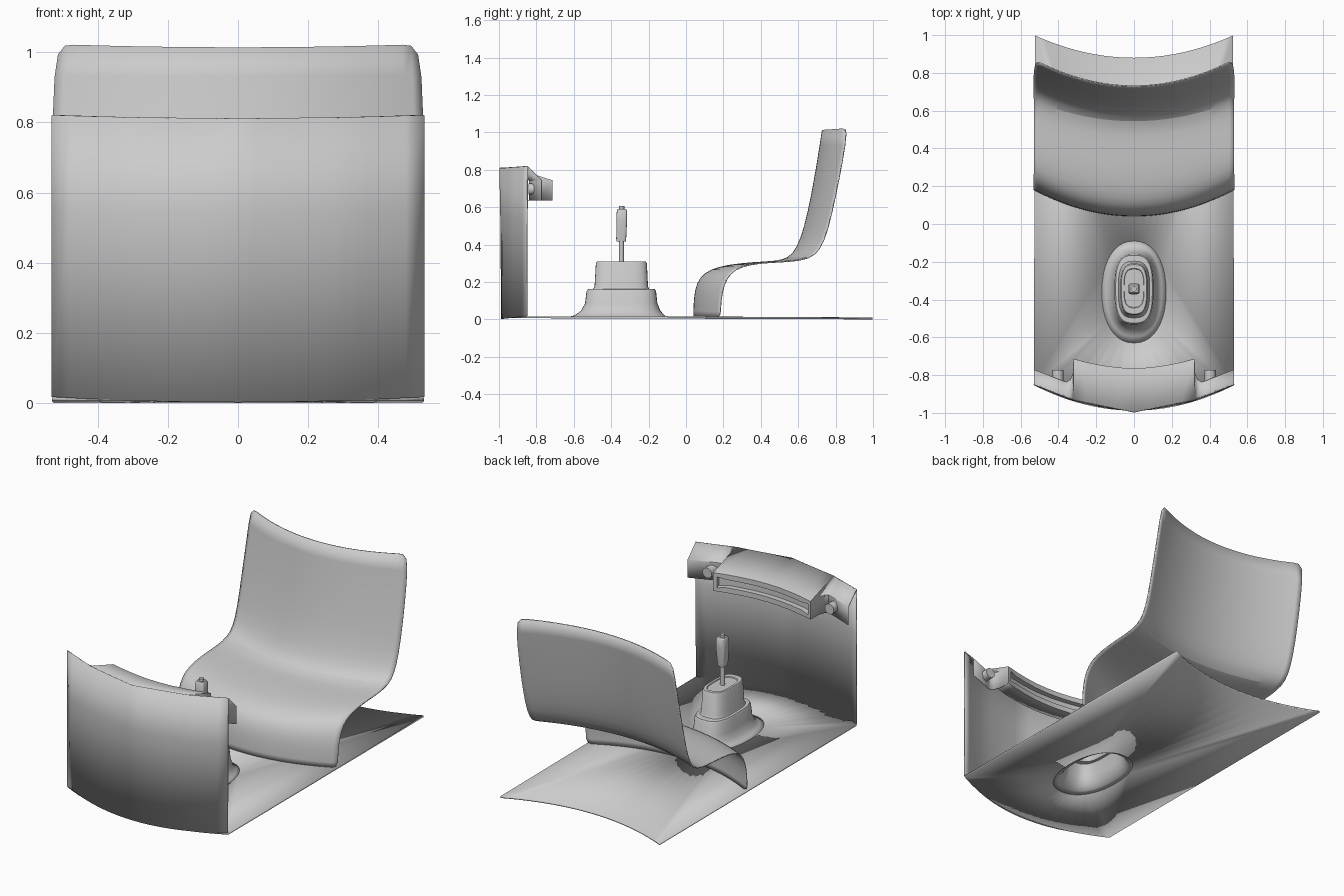
import bpy, bmesh, math
from mathutils import Vector

if "Cube" in bpy.data.objects:
    bpy.data.objects.remove(bpy.data.objects["Cube"])

HALF = 0.53


def finish(name, bm, thickness=0.0, subdiv=0, offset=0.0):
    bmesh.ops.remove_doubles(bm, verts=bm.verts, dist=1e-5)
    bmesh.ops.recalc_face_normals(bm, faces=bm.faces)
    mesh = bpy.data.meshes.new(name)
    bm.to_mesh(mesh)
    bm.free()
    ob = bpy.data.objects.new(name, mesh)
    bpy.context.collection.objects.link(ob)
    if subdiv:
        m = ob.modifiers.new("smooth", 'SUBSURF')
        m.levels = m.render_levels = subdiv
    if thickness:
        m = ob.modifiers.new("thickness", 'SOLIDIFY')
        m.thickness, m.offset = thickness, offset
    return ob


def loft(bm, rows, closed=False, cap_start=False, cap_end=False):
    vs = [[bm.verts.new(p) for p in r] for r in rows]
    faces, n = [], len(rows[0])
    for a, b in zip(vs, vs[1:]):
        for i in range(n if closed else n - 1):
            j = (i + 1) % n
            faces.append(bm.faces.new((a[i], a[j], b[j], b[i])))
    if cap_start:
        bm.faces.new(vs[0][::-1])
    if cap_end:
        bm.faces.new(vs[-1])
    return faces


def ring(z, hx, y0, y1, power=3.0, n=40):
    # rounded-rectangle cross-section
    pts = []
    for i in range(n):
        a = 2 * math.pi * i / n
        c, s = math.cos(a), math.sin(a)
        pts.append((hx * math.copysign(abs(c) ** (2 / power), c),
                    (y0 + y1) / 2 + (y1 - y0) / 2 * math.copysign(abs(s) ** (2 / power), s), z))
    return pts


def piecewise(x, pts):
    x = abs(x)
    for (xa, ya), (xb, yb) in zip(pts, pts[1:]):
        if x <= xb:
            return ya + (yb - ya) * (x - xa) / (xb - xa)
    return pts[-1][1]


def front_y(x):
    return piecewise(x, [(0, -0.995), (0.32, -0.93), (HALF, -0.848)])


def bow(x, mid, side):
    return mid + (side - mid) * (x / HALF) ** 2


xs = [HALF * (i / 10 - 1) for i in range(21)]

# Floor sheet with the opening below the lever base
foot = (0.012, 0.17, -0.63, -0.09)
bm = bmesh.new()
outline = [(x, bow(x, -0.985, -0.848), 0.012) for x in xs]
outline += [(x * 0.99, bow(x, 0.88, 0.998), 0.006) for x in reversed(xs)]
edges = []
for loop in (outline, ring(*foot, power=2.2)):
    vs = [bm.verts.new(p) for p in loop]
    edges += [bm.edges.new((vs[i - 1], vs[i])) for i in range(len(vs))]
bmesh.ops.triangle_fill(bm, use_beauty=True, use_dissolve=False, edges=edges)
finish("floor", bm, 0.01)

# Curved front wall
bm = bmesh.new()
loft(bm, [[(x, bow(x, -0.985, -0.85), bow(x, 0.003, 0.018)) for x in xs],
          [(x, 0.5 * (bow(x, -0.985, -0.85) + front_y(x)), 0.55) for x in xs],
          [(x, front_y(x), bow(x, 0.81, 0.82)) for x in xs]])
finish("front_wall", bm, 0.006)

# Dashboard: sloped hood, rear face and projecting middle box
half_plan = [(0.08, -0.762), (0.17, -0.75), (0.25, -0.734), (0.32, -0.715),
             (0.322, -0.79), (0.335, -0.825), (0.355, -0.838), (0.375, -0.833),
             (HALF, -0.772)]
plan = [(-x, y) for x, y in reversed(half_plan)] + [(0, -0.765)] + half_plan
bm = bmesh.new()
loft(bm, [[(x, front_y(x), bow(x, 0.81, 0.82)) for x, y in plan],
          [(x, y, 0.743) for x, y in plan]])
rear = loft(bm, [[(x, y, 0.743) for x, y in plan], [(x, y, 0.637) for x, y in plan]])
middle = [p for p in plan if abs(p[0]) <= 0.3205]
loft(bm, [[(x, y, 0.637) for x, y in middle], [(x, y - 0.09, 0.637) for x, y in middle]])
# Recessed slot in the box
face = [f for f in rear if abs(f.calc_center_median().x) < 0.31]
bm.normal_update()
if face[0].normal.y < 0:
    bmesh.ops.reverse_faces(bm, faces=rear)
bmesh.ops.inset_region(bm, faces=face, thickness=0.028, use_boundary=True)
bmesh.ops.inset_region(bm, faces=face, thickness=0.001, depth=-0.03, use_boundary=True)
finish("dashboard", bm, 0.004)

# Knobs on the dashboard
for side, label in ((-1, "left"), (1, "right")):
    bpy.ops.mesh.primitive_cylinder_add(vertices=24, radius=0.03, depth=0.07,
                                        location=(side * 0.403, -0.808, 0.697),
                                        rotation=(math.pi / 2, 0, 0))
    bpy.context.object.name = "knob_" + label

# Seat: one bent sheet, bowed from centre to sides
mid = [(0.042, 0.012), (0.043, 0.08), (0.05, 0.16), (0.075, 0.225), (0.13, 0.265),
       (0.22, 0.29), (0.36, 0.304), (0.48, 0.309), (0.55, 0.325), (0.595, 0.38),
       (0.635, 0.49), (0.672, 0.66), (0.705, 0.85), (0.73, 1.013)]
side = [(0.183, 0.012), (0.184, 0.07), (0.192, 0.15), (0.215, 0.22), (0.26, 0.27),
        (0.34, 0.295), (0.44, 0.306), (0.56, 0.31), (0.66, 0.325), (0.715, 0.37),
        (0.756, 0.47), (0.797, 0.65), (0.835, 0.84), (0.864, 1.022)]
bm = bmesh.new()
loft(bm, [[(x * (1 - 0.02 * max(0, (m[1] - 0.7) / 0.3)),
            bow(x, m[0], s[0]), bow(x, m[1], s[1])) for x in xs]
          for m, s in zip(mid, side)])
finish("seat", bm, 0.007, subdiv=1)

# Stepped lever base flaring out of the floor
bm = bmesh.new()
loft(bm, [ring(*foot, power=2.2),
          ring(0.02, 0.145, -0.595, -0.115, 2.4), ring(0.045, 0.123, -0.56, -0.138, 2.7),
          ring(0.085, 0.107, -0.538, -0.155), ring(0.15, 0.101, -0.53, -0.162),
          ring(0.16, 0.096, -0.523, -0.167), ring(0.162, 0.082, -0.496, -0.198),
          ring(0.175, 0.077, -0.487, -0.205), ring(0.3, 0.07, -0.48, -0.211),
          ring(0.308, 0.066, -0.475, -0.216), ring(0.308, 0.055, -0.445, -0.235),
          ring(0.303, 0.053, -0.442, -0.238)], closed=True, cap_end=True)
finish("lever_base", bm, 0.004)

# Lever shaft
bm = bmesh.new()
loft(bm, [ring(z, 0.014, -0.358, -0.332, 2, 16) for z in (0.29, 0.43)],
     closed=True, cap_start=True, cap_end=True)
finish("lever_shaft", bm)

# Lever grip with a button on top
bm = bmesh.new()
loft(bm, [ring(0.418, 0.02, -0.371, -0.322, 5, 24), ring(0.43, 0.022, -0.373, -0.32, 5, 24),
          ring(0.53, 0.03, -0.372, -0.315, 5, 24), ring(0.582, 0.028, -0.37, -0.315, 5, 24),
          ring(0.592, 0.022, -0.364, -0.322, 5, 24)],
     closed=True, cap_start=True, cap_end=True)
loft(bm, [ring(z, 0.014, -0.358, -0.33, 2, 24) for z in (0.585, 0.606)],
     closed=True, cap_end=True)
finish("lever_grip", bm)

# Smooth shading with crisp edges
bpy.ops.object.select_all(action='SELECT')
bpy.context.view_layer.objects.active = bpy.data.objects["seat"]
bpy.ops.object.shade_smooth_by_angle(angle=math.radians(35))
